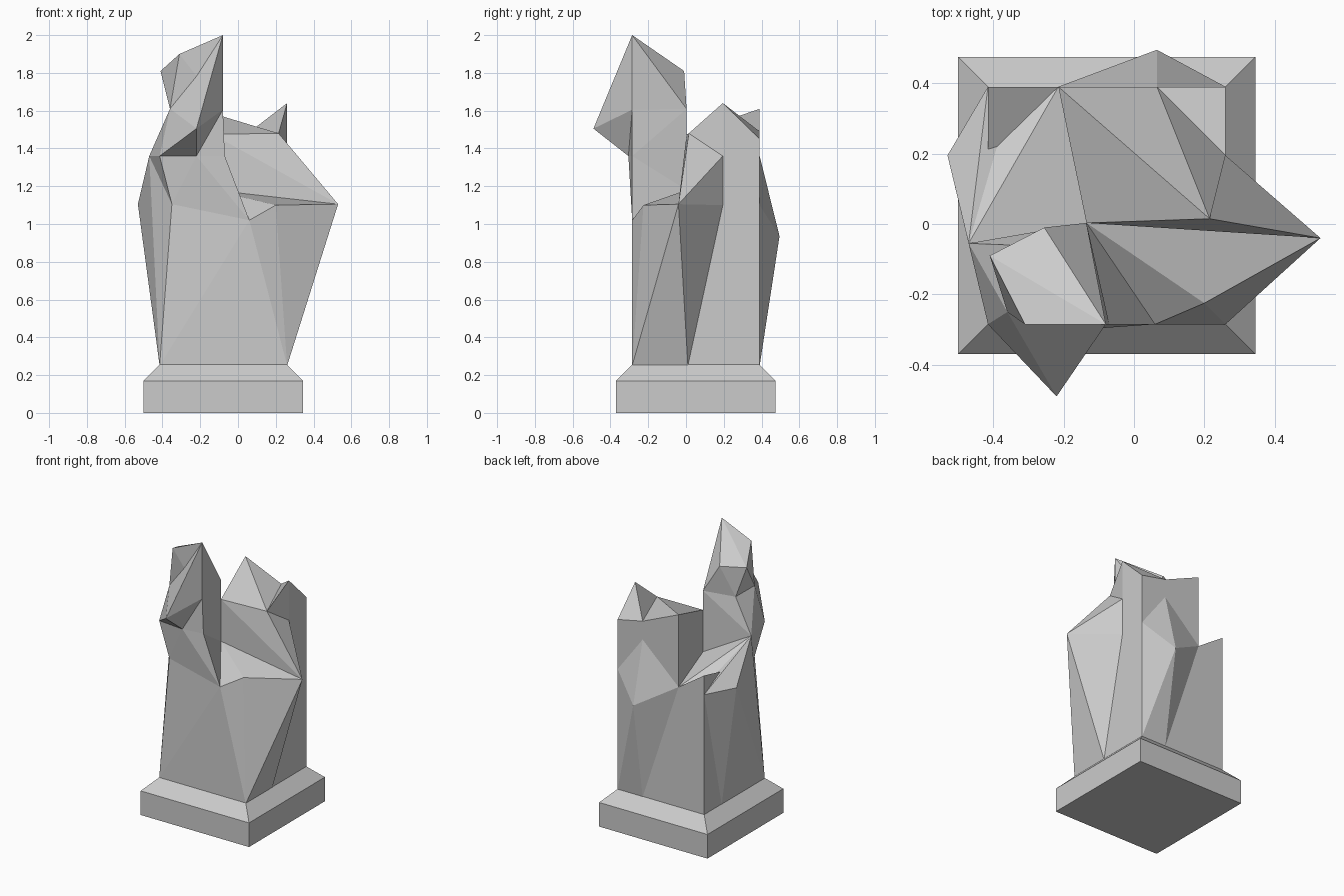
import bpy, bmesh

if "Cube" in bpy.data.objects:
    bpy.data.objects.remove(bpy.data.objects["Cube"])


def faceted(name, pts):
    """Faceted solid spanned by a few corner points."""
    bm = bmesh.new()
    for p in pts:
        bm.verts.new(p)
    bmesh.ops.convex_hull(bm, input=bm.verts[:])
    junk = [v for v in bm.verts if not v.link_faces]
    bmesh.ops.delete(bm, geom=junk, context='VERTS')
    bmesh.ops.recalc_face_normals(bm, faces=bm.faces[:])
    me = bpy.data.meshes.new(name)
    bm.to_mesh(me)
    bm.free()
    ob = bpy.data.objects.new(name, me)
    bpy.context.collection.objects.link(ob)
    return ob


def rect(x0, x1, y0, y1, z):
    return [(x, y, z) for x in (x0, x1) for y in (y0, y1)]


def down(*pts, z=1.0):
    """Copies of points dropped to height z."""
    return [(p[0], p[1], z) for p in pts]


# Shared corners: stump top, shoulder tips, notch
B, C, D = (-.215, .39, 1.61), (.065, .39, 1.49), (.26, .39, 1.45)
E, F, G = (.26, .195, 1.64), (.215, .015, 1.48), (-.135, .003, 1.475)
H, R, P = (.53, -.04, 1.105), (-.53, .195, 1.105), (-.47, -.055, 1.36)
G_low, B_low, S = (-.135, .003, 1.18), (-.215, .39, 1.1), (-.415, .195, 1.19)
I, T = (.06, -.285, 1.02), (.2, -.225, 1.1)
E_mid, E_low = (.26, .195, 1.36), (.26, .195, 1.1)
hip, breast = (-.35, -.265, 1.105), (-.2, -.25, 1.1)
# Shared corners: neck and head
M, chin, J = (-.415, -.285, 1.36), (-.22, -.305, 1.36), (-.07, -.285, 1.36)
N, J_up, V, G_up = (-.36, -.25, 1.61), (-.08, -.285, 1.605), (-.345, -.06, 1.6), (-.135, .003, 1.61)
crown, brow = (-.08, -.285, 2.0), (-.31, -.285, 1.9)
O, Q, K = (-.41, -.09, 1.81), (-.255, -.01, 1.81), (-.22, -.49, 1.505)

# Pedestal with chamfered top
foot = rect(-.5, .345, -.37, .475, 0) + rect(-.5, .345, -.37, .475, .17)
pedestal = faceted("pedestal", foot + rect(-.415, .26, -.285, .39, .255))

z0 = .25
parts = [
    # Lower body
    faceted("torso", rect(-.415, .26, -.285, .39, z0)
            + [(-.415, .39, 1.1), (.26, .39, 1.1), E_low, I, hip, breast, B_low]),
    # Right pointed shoulder
    faceted("right_shoulder", [H, T, I, G_low, E_low, (.26, -.285, z0), (.26, .01, z0),
                               (.06, -.285, z0), (0, 0, z0)]),
    # Broken stump at the back
    faceted("stump_left", [B, C, F, G] + down(B, C, F, G)),
    faceted("stump_right", [C, D, E, F] + down(C, D, E, F)),
    faceted("stump_shoulder", [F, G, H, G_low, E_mid, E_low]),
    # Left shoulder and sloping notch
    faceted("left_shoulder", [R, P, hip, G_low, (-.415, .195, z0), (-.415, -.285, z0),
                              (-.2, .1, z0), (-.415, .39, 1.1)]),
    faceted("notch_slope", [R, P, S, B_low, G_low, (-.3, 0, .9), (-.25, .3, .9)]),
    faceted("notch_corner", [S, B_low, (-.415, .39, 1.235), (-.415, .39, .9),
                             (-.25, .3, .9), (-.415, .195, .9)]),
    # Back bulge
    faceted("back_bulge", [(.065, .495, .935), (.26, .39, 1.1), (.065, .39, 1.36), B_low,
                           (.26, .39, z0), (.065, .39, z0), (.065, .3, .8)]),
    faceted("back_bulge_side", [(.065, .495, .935), B_low, (.065, .39, z0), (-.1, .3, .8)]),
    # Chest, neck, head, snout
    faceted("chest", [M, chin, J, P, G_low, hip, breast, I, (-.1, -.1, .9)]),
    faceted("neck", [M, chin, J, P, G_low, N, J_up, V, G_up]),
    faceted("head", [crown, brow, O, Q, N, J_up, V, G_up]),
    faceted("snout", [crown, N, K, M, chin, J_up, (-.2, -.2, 1.6)]),
]

# Fuse the parts into one carved figure
figure = pedestal
for p in parts:
    mod = figure.modifiers.new("fuse", 'BOOLEAN')
    mod.operation = 'UNION'
    mod.solver = 'EXACT'
    mod.object = p
bpy.context.view_layer.update()
dg = bpy.context.evaluated_depsgraph_get()
fused = bpy.data.meshes.new_from_object(figure.evaluated_get(dg))
figure.modifiers.clear()
figure.data = fused
figure.name = "carved_figure_on_pedestal"
for p in parts:
    bpy.data.objects.remove(p)
